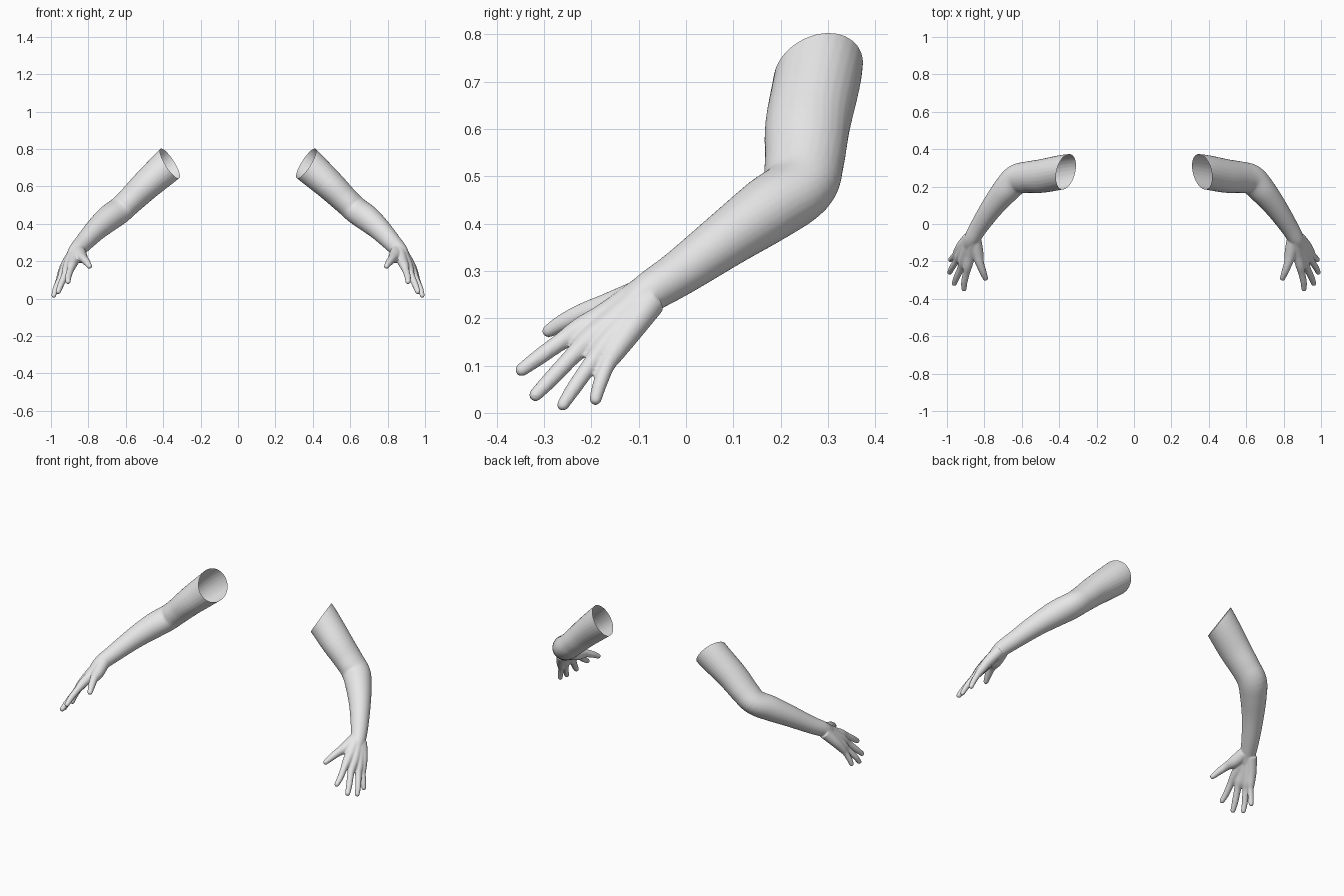
import bpy, bmesh, math
from mathutils import Vector

if "Cube" in bpy.data.objects:
    bpy.data.objects.remove(bpy.data.objects["Cube"])

SIDES = 28
STEPS = 5

skin = bpy.data.materials.new("plain_grey")
skin.diffuse_color = (0.8, 0.8, 0.8, 1.0)
skin.use_nodes = True
skin.node_tree.nodes["Principled BSDF"].inputs["Base Color"].default_value = skin.diffuse_color


def spline(pts):
    """Smooth curve through control points (x, y, z, radius_side, radius_up)."""
    pts = [Vector(p if len(p) == 5 else (*p, p[3])) for p in pts]
    pts = [pts[0]] + pts + [pts[-1]]
    out = []
    for i in range(1, len(pts) - 2):
        a, b, c, d = pts[i - 1:i + 3]
        for k in range(STEPS):
            t = k / STEPS
            out.append(0.5 * (2 * b + (c - a) * t + (2 * a - 5 * b + 4 * c - d) * t * t
                              + (3 * b - a - 3 * c + d) * t ** 3))
    return out + [pts[-1]]


def tube(bm, ctrl, round_tip=True):
    """Closed tube along the control points, with a rounded far end."""
    path = spline(ctrl)
    end_dir = (path[-1].xyz - path[-3].xyz).normalized()
    if round_tip:
        tip, ru = path[-1], path[-1][3]
        for ahead, scale in ((0.5, 0.87), (0.8, 0.6), (0.97, 0.24)):
            path.append(Vector((*(tip.xyz + end_dir * ru * ahead), ru * scale, ru * scale)))
    rings = []
    for i, p in enumerate(path):
        t = (path[min(i + 1, len(path) - 1)].xyz - path[max(i - 1, 0)].xyz).normalized()
        side = t.cross(Vector((0, 0, 1))).normalized()
        up = side.cross(t)
        rings.append([bm.verts.new(p.xyz + side * p[3] * math.cos(a) + up * p[4] * math.sin(a))
                      for a in (2 * math.pi * k / SIDES for k in range(SIDES))])
    for r0, r1 in zip(rings, rings[1:]):
        for k in range(SIDES):
            n = (k + 1) % SIDES
            bm.faces.new((r0[k], r0[n], r1[n], r1[k]))
    bm.faces.new(rings[0][::-1])
    bm.faces.new(rings[-1])


bm = bmesh.new()

# Upper arm, elbow, forearm and wrist
tube(bm, [
    (0.280, 0.284, 0.800, 0.092, 0.093),
    (0.364, 0.280, 0.722, 0.092, 0.092),
    (0.490, 0.257, 0.608, 0.090, 0.081),
    (0.570, 0.250, 0.530, 0.084, 0.073),
    (0.630, 0.236, 0.474, 0.080, 0.070),
    (0.690, 0.175, 0.430, 0.072, 0.070),
    (0.758, 0.090, 0.370, 0.060, 0.060),
    (0.826, -0.010, 0.298, 0.049, 0.049),
    (0.864, -0.075, 0.256, 0.043, 0.043),
    (0.880, -0.110, 0.228, 0.036, 0.036),
])

# Digits, each running from the wrist through the palm to its tip
digits = [
    # thumb
    [(0.850, -0.090, 0.250, 0.035), (0.838, -0.155, 0.224, 0.033), (0.825, -0.208, 0.213, 0.023),
     (0.808, -0.255, 0.193, 0.019), (0.794, -0.290, 0.173, 0.014)],
    # index finger
    [(0.862, -0.090, 0.255, 0.034), (0.877, -0.165, 0.207, 0.029), (0.889, -0.222, 0.177, 0.025),
     (0.897, -0.262, 0.152, 0.019), (0.907, -0.310, 0.118, 0.017), (0.909, -0.347, 0.091, 0.014)],
    # middle finger
    [(0.870, -0.085, 0.250, 0.034), (0.903, -0.163, 0.185, 0.029), (0.915, -0.205, 0.152, 0.026),
     (0.926, -0.237, 0.123, 0.019), (0.948, -0.284, 0.073, 0.017), (0.961, -0.318, 0.038, 0.014)],
    # ring finger
    [(0.880, -0.080, 0.240, 0.033), (0.917, -0.143, 0.172, 0.029), (0.936, -0.175, 0.135, 0.025),
     (0.950, -0.199, 0.106, 0.018), (0.974, -0.235, 0.055, 0.016), (0.985, -0.260, 0.017, 0.013)],
    # little finger
    [(0.882, -0.075, 0.236, 0.033), (0.922, -0.118, 0.176, 0.028), (0.944, -0.150, 0.130, 0.023),
     (0.957, -0.167, 0.100, 0.017), (0.973, -0.183, 0.058, 0.015), (0.981, -0.191, 0.029, 0.013)],
]
for d in digits:
    tube(bm, d)

bmesh.ops.recalc_face_normals(bm, faces=bm.faces)
raw = bpy.data.meshes.new("arm_parts")
bm.to_mesh(raw)
bm.free()

# Fuse the parts into one soft skin
builder = bpy.data.objects.new("arm_builder", raw)
bpy.context.scene.collection.objects.link(builder)
rm = builder.modifiers.new("fuse", 'REMESH')
rm.mode = 'VOXEL'
rm.voxel_size = 0.0042
sm = builder.modifiers.new("soften", 'SMOOTH')
sm.factor = 0.5
sm.iterations = 6
deps = bpy.context.evaluated_depsgraph_get()
fused = bpy.data.meshes.new_from_object(builder.evaluated_get(deps))
bpy.data.objects.remove(builder)

# Cut the shoulder end open, then make the two mirrored arms
for name, sign in (("left_arm", 1), ("right_arm", -1)):
    bm = bmesh.new()
    bm.from_mesh(fused)
    bmesh.ops.bisect_plane(bm, geom=bm.verts[:] + bm.edges[:] + bm.faces[:], dist=1e-5,
                           plane_co=(0.364, 0.280, 0.722), plane_no=(-0.81, -0.25, 0.53),
                           clear_outer=True)
    if sign < 0:
        bmesh.ops.scale(bm, vec=(-1, 1, 1), verts=bm.verts)
        bmesh.ops.reverse_faces(bm, faces=bm.faces)
    for f in bm.faces:
        f.smooth = True
        f.material_index = 0
    me = bpy.data.meshes.new(name)
    bm.to_mesh(me)
    bm.free()
    me.materials.append(skin)
    bpy.context.scene.collection.objects.link(bpy.data.objects.new(name, me))
